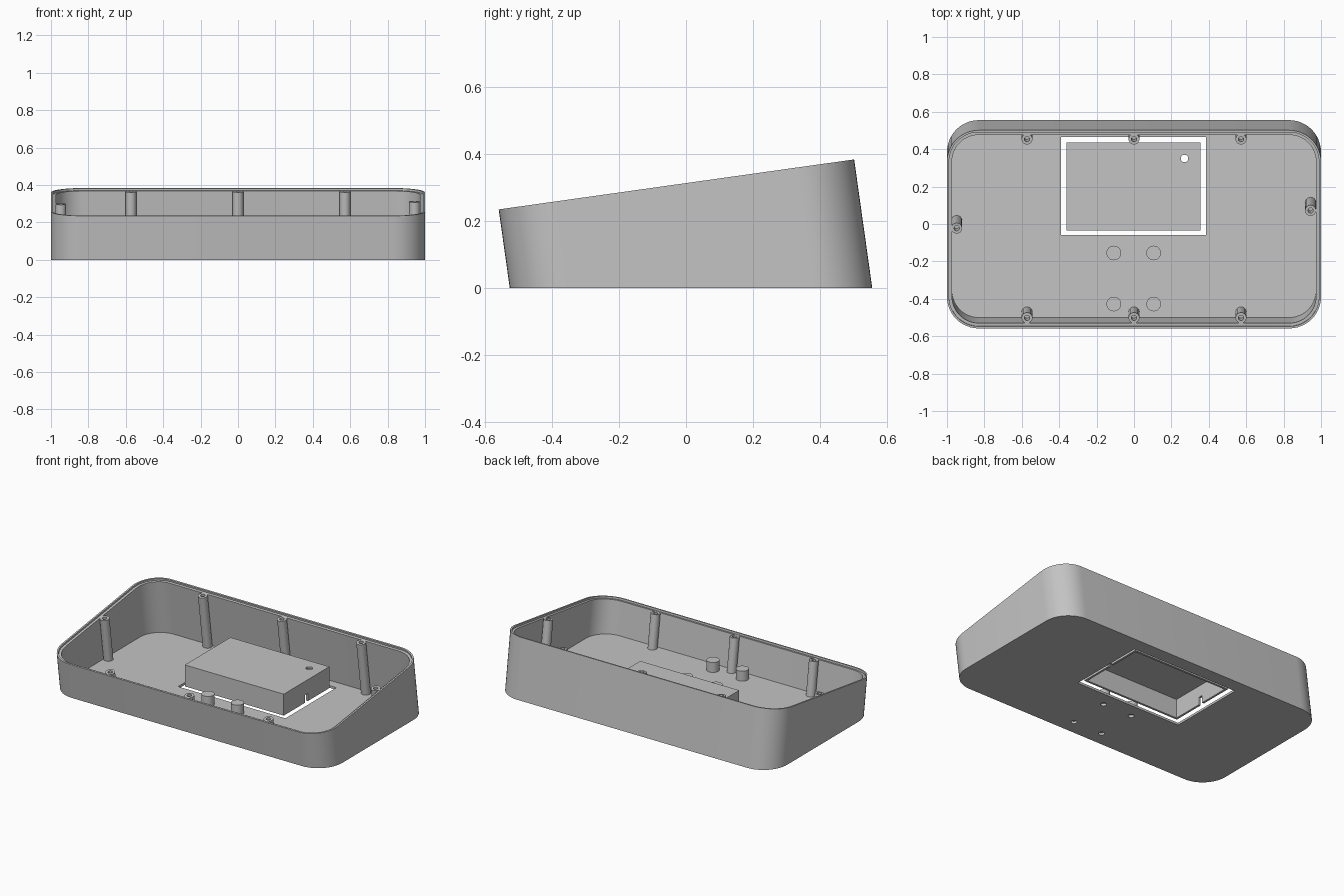
import bpy
import bmesh
from math import sin, cos, tan, pi, radians
from mathutils import Matrix

if "Cube" in bpy.data.objects:
    bpy.data.objects.remove(bpy.data.objects["Cube"])

TILT = radians(8)
FLOOR = 0.015
WALL = 0.027
LIP = 0.011

grey = bpy.data.materials.new("plain grey")
grey.use_nodes = True
grey.diffuse_color = (0.55, 0.55, 0.55, 1)
grey.node_tree.nodes["Principled BSDF"].inputs["Base Color"].default_value = grey.diffuse_color


# Placement: x and u lie in the sloped plane, the walls run square to it
def at_height(z):
    return lambda x, u: (x, u / cos(TILT) + 0.015 - z * tan(TILT), z)


def below_rim(depth):
    def place(x, u):
        y0 = u / cos(TILT) + 0.015
        z = (0.235 - depth + tan(TILT) * (y0 + 0.558)) * cos(TILT) ** 2
        return at_height(z)(x, u)
    return place


def level(z):
    return lambda x, y: (x, y, z)


# Outlines
def rounded(inset, steps=12):
    r = 0.17 - inset
    pts = []
    for k, (sx, sy) in enumerate([(1, 1), (-1, 1), (-1, -1), (1, -1)]):
        for i in range(steps + 1):
            a = (k + i / steps) * pi / 2
            pts.append((sx * 0.83 + r * cos(a), sy * 0.365 + r * sin(a)))
    return pts


def circle(cx, cy, r, n=24):
    return [(cx + r * cos(2 * pi * i / n), cy + r * sin(2 * pi * i / n)) for i in range(n)]


def rect(x0, y0, x1, y1):
    return [(x0, y0), (x1, y0), (x1, y1), (x0, y1)]


# Mesh helpers
def ring(bm, outline, place):
    return [bm.verts.new(place(*p)) for p in outline]


def skin(bm, *rings):
    for a, b in zip(rings, rings[1:]):
        for i in range(len(a)):
            j = (i + 1) % len(a)
            bm.faces.new((a[i], a[j], b[j], b[i]))


def fill(bm, *rings):
    edges = []
    for r in rings:
        for i in range(len(r)):
            pair = (r[i - 1], r[i])
            edges.append(bm.edges.get(pair) or bm.edges.new(pair))
    bmesh.ops.triangle_fill(bm, use_beauty=True, edges=edges, normal=(0, 0, 1))


def plate(bm, outlines, z0, z1):
    low = [ring(bm, o, level(z0)) for o in outlines]
    high = [ring(bm, o, level(z1)) for o in outlines]
    for a, b in zip(low, high):
        skin(bm, a, b)
    fill(bm, *low)
    fill(bm, *high)


def finish(bm, name):
    bmesh.ops.recalc_face_normals(bm, faces=bm.faces[:])
    mesh = bpy.data.meshes.new(name)
    bm.to_mesh(mesh)
    bm.free()
    mesh.materials.append(grey)
    obj = bpy.data.objects.new(name, mesh)
    bpy.context.collection.objects.link(obj)
    bpy.ops.object.select_all(action='DESELECT')
    obj.select_set(True)
    bpy.context.view_layer.objects.active = obj
    bpy.ops.object.shade_smooth_by_angle(angle=radians(30))
    return obj


# Case: sloped shell with a stepped rim, a window in the floor and screw holes
standoffs = [(x, y) for x in (-0.108, 0.105) for y in (-0.155, -0.428)]
window = rect(-0.39, -0.06, 0.385, 0.465)
bm = bmesh.new()
outer_low = ring(bm, rounded(0), at_height(0))
inner_low = ring(bm, rounded(WALL), at_height(FLOOR))
skin(bm, outer_low,
     ring(bm, rounded(0), below_rim(0)),
     ring(bm, rounded(LIP), below_rim(0)),
     ring(bm, rounded(LIP), below_rim(0.012)),
     ring(bm, rounded(WALL), below_rim(0.012)),
     inner_low)
win_low = ring(bm, window, level(0))
win_high = ring(bm, window, level(FLOOR))
skin(bm, win_low, win_high)
screw_holes = []
for x, y in standoffs:
    hole = circle(x, y, 0.018)
    mouth, end = ring(bm, hole, level(0)), ring(bm, hole, level(0.06))
    skin(bm, mouth, end)
    bm.faces.new(end)
    screw_holes.append(mouth)
fill(bm, outer_low, win_low, *screw_holes)
fill(bm, inner_low, win_high)
finish(bm, "case_shell")

# Short round standoffs on the floor
for x, y in standoffs:
    bm = bmesh.new()
    post = circle(x, y, 0.039)
    foot, top = ring(bm, post, level(FLOOR)), ring(bm, post, level(0.08))
    skin(bm, foot, top)
    bm.faces.new(top)
    finish(bm, "floor_standoff")

# Leaning screw posts along the walls, each with a blind hole
posts = [(x, u) for x in (-0.572, 0, 0.572) for u in (-0.48, 0.485)]
posts += [(-0.948, 0.004), (0.944, 0.1)]
for x, u in posts:
    bm = bmesh.new()
    body, bore = circle(x, u, 0.029), circle(x, u, 0.014)
    end = ring(bm, bore, below_rim(0.1))
    skin(bm, ring(bm, body, at_height(FLOOR)),
         ring(bm, body, below_rim(0.012)),
         ring(bm, bore, below_rim(0.012)), end)
    bm.faces.new(end)
    finish(bm, "screw_post")

# Display cover: hollow box, open below, with a round hole in its top
X0, Y0, X1, Y1 = -0.36, -0.035, 0.355, 0.435
BASE, ROOF, TOP, T = FLOOR, 0.141, 0.155, 0.014
bm = bmesh.new()
plate(bm, [rect(X0, Y0, X1, Y1), circle(0.27, 0.35, 0.02)], ROOF, TOP)
finish(bm, "display_cover_top")
for name, y in (("front", Y0), ("back", Y1 - T)):
    bm = bmesh.new()
    plate(bm, [rect(X0, y, X1, y + T)], BASE, ROOF)
    finish(bm, "display_cover_" + name)

# Cover sides, each with a small slot at the lower edge
turn = Matrix(((0, 0, 1), (1, 0, 0), (0, 1, 0))).to_4x4()
for name, x in (("right", X0), ("left", X1 - T)):
    bm = bmesh.new()
    a, b, h = 0.185, 0.215, BASE + 0.05
    side = [(Y0 + T, BASE), (a, BASE), (a, h), (b, h), (b, BASE),
            (Y1 - T, BASE), (Y1 - T, ROOF), (Y0 + T, ROOF)]
    plate(bm, [side], x, x + T)
    bmesh.ops.transform(bm, matrix=turn, verts=bm.verts[:])
    finish(bm, "display_cover_" + name)
